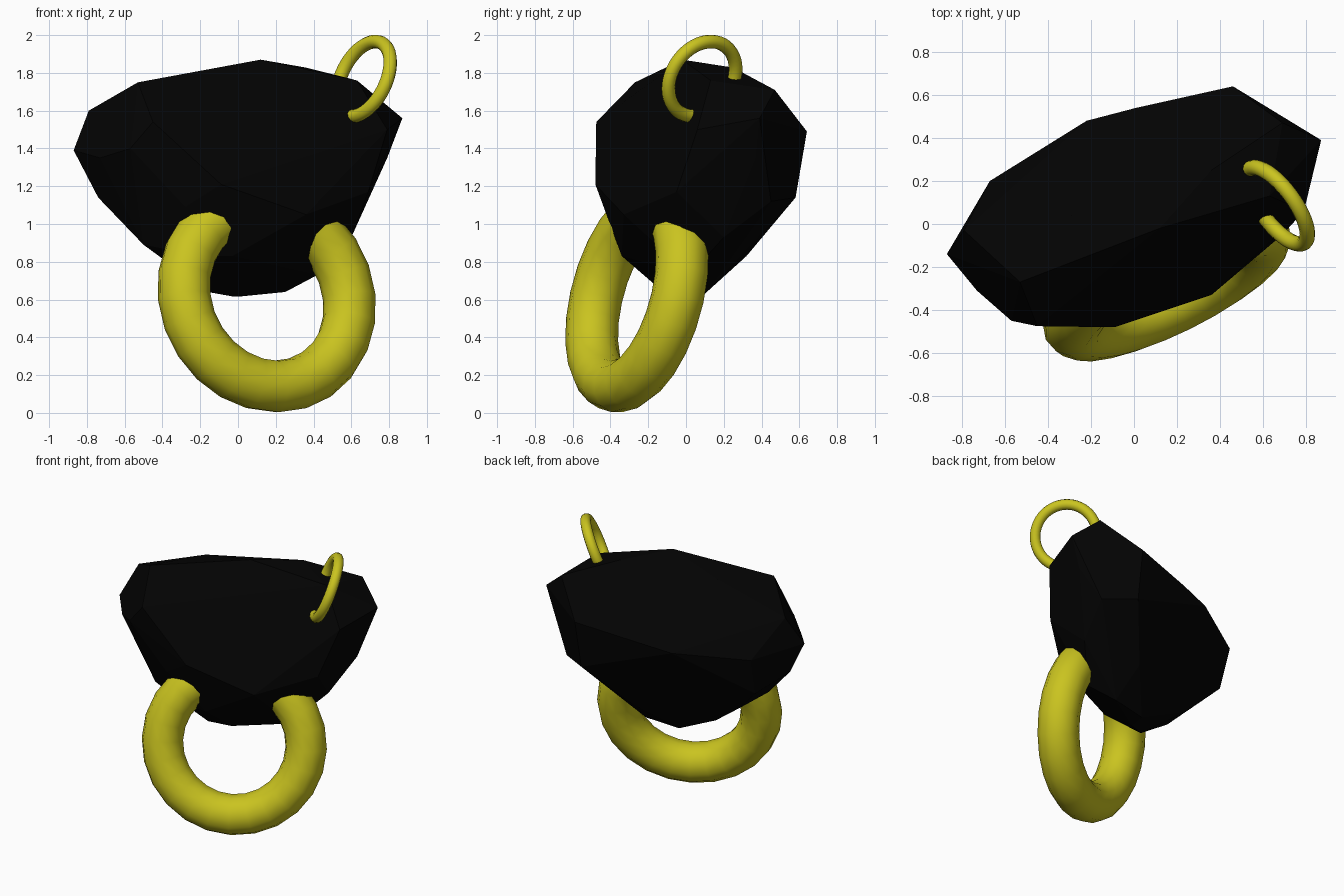
import bpy, bmesh
from mathutils import Vector

if "Cube" in bpy.data.objects:
    bpy.data.objects.remove(bpy.data.objects["Cube"], do_unlink=True)


def make_material(name, colour):
    mat = bpy.data.materials.new(name)
    mat.use_nodes = True
    mat.diffuse_color = colour
    bsdf = mat.node_tree.nodes["Principled BSDF"]
    bsdf.inputs["Base Color"].default_value = colour
    bsdf.inputs["Roughness"].default_value = 0.7
    return mat


black = make_material("coal_black", (0.001, 0.001, 0.001, 1))
yellow = make_material("mustard_yellow", (0.59, 0.55, 0.014, 1))


def make_ring(name, centre, axis, radius, tube, around, sides):
    """Smooth ring whose hole looks along the given axis."""
    bpy.ops.mesh.primitive_torus_add(
        major_radius=radius, minor_radius=tube,
        major_segments=around, minor_segments=sides, location=centre,
        rotation=Vector(axis).to_track_quat('Z', 'Y').to_euler())
    ring = bpy.context.object
    ring.name = name
    ring.data.materials.append(yellow)
    bpy.ops.object.shade_smooth()
    return ring


# Faceted stone: convex hull around its corner points
corners = [
    # top ridge and shoulders
    (-.79, -.03, 1.60), (-.53, -.27, 1.75), (-.29, .04, 1.775),
    (.12, -.02, 1.87), (.36, .25, 1.828), (.63, .13, 1.76), (.69, .47, 1.71),
    # widest belt
    (-.87, -.14, 1.39), (-.73, -.31, 1.35), (-.57, -.45, 1.40),
    (-.45, -.475, 1.54), (-.09, -.48, 1.21), (.36, -.33, 1.05),
    (.79, .06, 1.50), (.87, .39, 1.56), (.79, .37, 1.35), (.46, .64, 1.49),
    (-.67, .20, 1.34), (-.22, .48, 1.38), (.01, .54, 1.42),
    # tapering underside
    (.45, .58, 1.14), (.66, .45, 1.12), (.69, -.05, 1.17),
    (-.74, -.16, 1.14), (-.65, .12, 1.06), (-.62, -.20, 1.09),
    (-.28, -.43, 1.09), (-.50, -.25, .89), (-.45, 0, .86),
    (-.20, -.33, .83), (-.03, -.34, .83),
    (.60, .20, .93), (.42, .02, .73), (.22, .32, .83),
    (-.16, -.12, .64), (0, .08, .615), (-.02, -.05, .615), (.25, .11, .64),
]
bm = bmesh.new()
for co in corners:
    bm.verts.new(co)
hull = bmesh.ops.convex_hull(bm, input=bm.verts[:])
loose = {v for v in hull["geom_interior"] + hull["geom_unused"]
         if isinstance(v, bmesh.types.BMVert)}
bmesh.ops.delete(bm, geom=list(loose), context='VERTS')
bmesh.ops.recalc_face_normals(bm, faces=bm.faces[:])
mesh = bpy.data.meshes.new("stone")
bm.to_mesh(mesh)
bm.free()
mesh.materials.append(black)
stone = bpy.data.objects.new("stone", mesh)
bpy.context.collection.objects.link(stone)

# Large hanging ring and thin ring through the upper corner
make_ring("large_ring", (.152, -.26, .613), (.43, -.87, .24), .487, .14, 24, 12)
make_ring("small_ring", (.665, .085, 1.768), (.75, .55, -.37), .213, .036, 48, 12)
